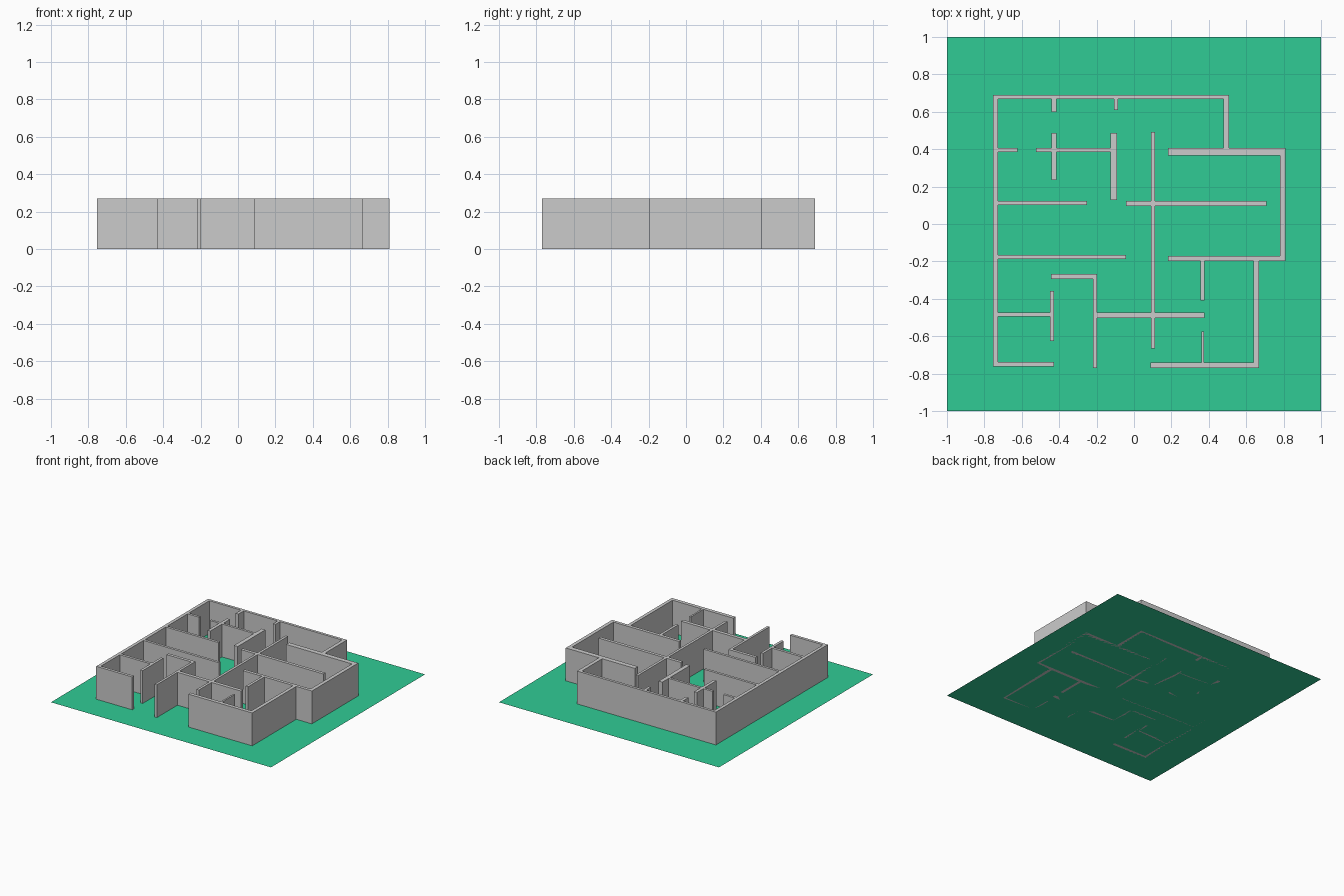
import bpy, bmesh, math

if "Cube" in bpy.data.objects:
    bpy.data.objects.remove(bpy.data.objects["Cube"])

HEIGHT = 0.27

# Outer walls: x0, x1, y0, y1
OUTER = [
    (-0.755, 0.508, 0.668, 0.69), (-0.755, -0.728, -0.762, 0.69),
    (0.478, 0.508, 0.405, 0.69), (0.182, 0.81, 0.365, 0.405),
    (0.78, 0.81, -0.198, 0.405), (0.182, 0.81, -0.198, -0.172),
    (0.64, 0.668, -0.77, -0.198), (0.087, 0.668, -0.77, -0.74),
    (-0.755, -0.428, -0.762, -0.738),
]
# Room dividers running along x
ALONG_X = [
    (-0.728, -0.623, 0.385, 0.405), (-0.524, -0.126, 0.385, 0.405),
    (-0.728, -0.25, 0.102, 0.123), (-0.042, 0.708, 0.097, 0.123),
    (-0.728, -0.042, -0.187, -0.166), (-0.444, -0.199, -0.293, -0.268),
    (-0.728, -0.45, -0.495, -0.473), (-0.199, 0.378, -0.502, -0.473),
]
# Room dividers running along y
ALONG_Y = [
    (-0.441, -0.415, 0.6, 0.668), (-0.108, -0.085, 0.61, 0.668),
    (-0.441, -0.415, 0.235, 0.487), (-0.126, -0.092, 0.128, 0.487),
    (0.09, 0.111, -0.666, 0.492), (-0.219, -0.199, -0.77, -0.268),
    (-0.45, -0.428, -0.626, -0.358), (0.356, 0.378, -0.409, -0.198),
    (0.36, 0.374, -0.74, -0.576),
]


def new_object(name, bm):
    mesh = bpy.data.meshes.new(name)
    bm.to_mesh(mesh)
    bm.free()
    ob = bpy.data.objects.new(name, mesh)
    bpy.context.collection.objects.link(ob)
    return ob


def wall_plan(name, rects, height):
    """Merge overlapping plan rectangles into one clean outline and extrude it."""
    xs = sorted({v for r in rects for v in r[:2]})
    ys = sorted({v for r in rects for v in r[2:]})
    bm = bmesh.new()
    for xa, xb in zip(xs, xs[1:]):
        for ya, yb in zip(ys, ys[1:]):
            cx, cy = (xa + xb) / 2, (ya + yb) / 2
            if any(r[0] < cx < r[1] and r[2] < cy < r[3] for r in rects):
                bm.faces.new([bm.verts.new((x, y, 0)) for x, y in
                              ((xa, ya), (xb, ya), (xb, yb), (xa, yb))])
    bmesh.ops.remove_doubles(bm, verts=bm.verts, dist=1e-5)
    ext = bmesh.ops.extrude_face_region(bm, geom=bm.faces[:], use_keep_orig=True)
    top = [g for g in ext["geom"] if isinstance(g, bmesh.types.BMVert)]
    bmesh.ops.translate(bm, verts=top, vec=(0, 0, height))
    bmesh.ops.recalc_face_normals(bm, faces=bm.faces)
    bmesh.ops.dissolve_limit(bm, angle_limit=math.radians(1),
                             verts=bm.verts, edges=bm.edges)
    return new_object(name, bm)


# Walls
wall_plan("walls", OUTER + ALONG_X + ALONG_Y, HEIGHT)

# Flat green lot
bm = bmesh.new()
bmesh.ops.create_grid(bm, x_segments=1, y_segments=1, size=1)
lot = new_object("ground_plate", bm)
green = bpy.data.materials.new("green")
green.diffuse_color = (0.03, 0.6, 0.3, 1)
green.use_nodes = True
green.node_tree.nodes["Principled BSDF"].inputs["Base Color"].default_value = green.diffuse_color
lot.data.materials.append(green)
